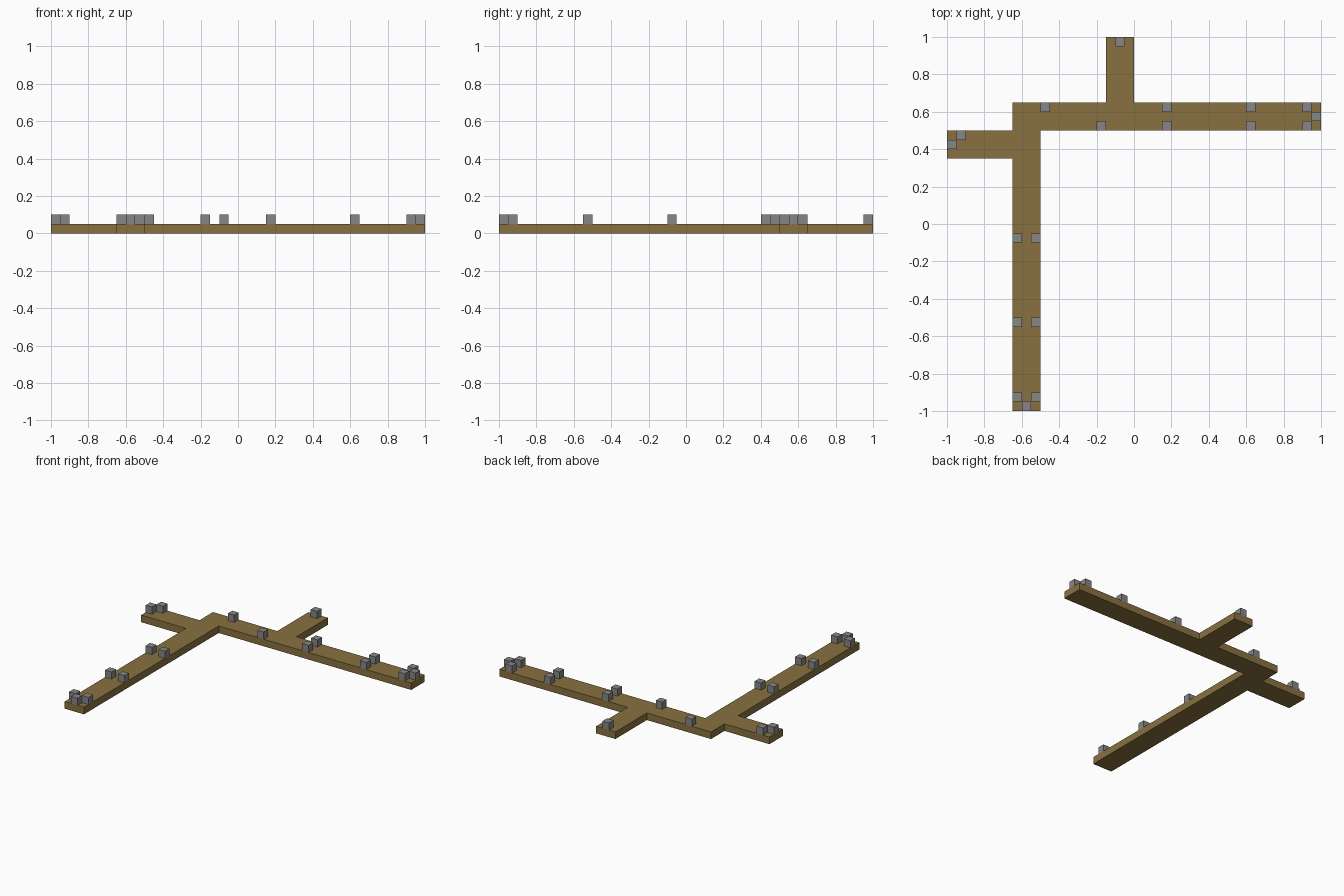
import bpy
import bmesh
from mathutils import Matrix, Vector

cube = bpy.data.objects.get("Cube")
if cube:
    bpy.data.objects.remove(cube, do_unlink=True)


def make_material(name, color):
    mat = bpy.data.materials.new(name)
    mat.use_nodes = True
    mat.diffuse_color = color
    mat.node_tree.nodes["Principled BSDF"].inputs["Base Color"].default_value = color
    return mat


def add_object(name, bm, mat):
    bmesh.ops.recalc_face_normals(bm, faces=bm.faces)
    mesh = bpy.data.meshes.new(name)
    bm.to_mesh(mesh)
    bm.free()
    mesh.materials.append(mat)
    obj = bpy.data.objects.new(name, mesh)
    bpy.context.collection.objects.link(obj)
    return obj


earth = make_material("earth_brown", (0.25, 0.165, 0.053, 1))
stone = make_material("stone_grey", (0.24, 0.24, 0.24, 1))
UNIT = 0.05

# Flat path: an L with a side branch on each arm, raised from one outline
outline = [(-.65, -1), (-.5, -1), (-.5, .5), (1, .5), (1, .65), (0, .65), (0, 1),
           (-.15, 1), (-.15, .65), (-.65, .65), (-.65, .5), (-1, .5), (-1, .35), (-.65, .35)]
bm = bmesh.new()
base = bm.faces.new([bm.verts.new((x, y, 0)) for x, y in outline])
top = bmesh.ops.extrude_face_region(bm, geom=[base], use_keep_orig=True)["geom"]
bmesh.ops.translate(bm, vec=(0, 0, UNIT),
                    verts=[v for v in top if isinstance(v, bmesh.types.BMVert)])
add_object("path", bm, earth)

# Stone blocks: facing pairs along both arms, then single ones
blocks = [(x, y) for x in (.175, .625, .925) for y in (.525, .625)]
blocks += [(x, y) for x in (-.625, -.525) for y in (-.075, -.525, -.925)]
blocks += [(-.575, -.975), (.975, .575), (-.075, .975), (-.475, .625),
           (-.175, .525), (-.925, .475), (-.975, .425)]
for i, (x, y) in enumerate(blocks, 1):
    bm = bmesh.new()
    bmesh.ops.create_cube(bm, size=UNIT)
    block = add_object(f"stone_block_{i}", bm, stone)
    block.location = (x, y, UNIT * 1.5)
